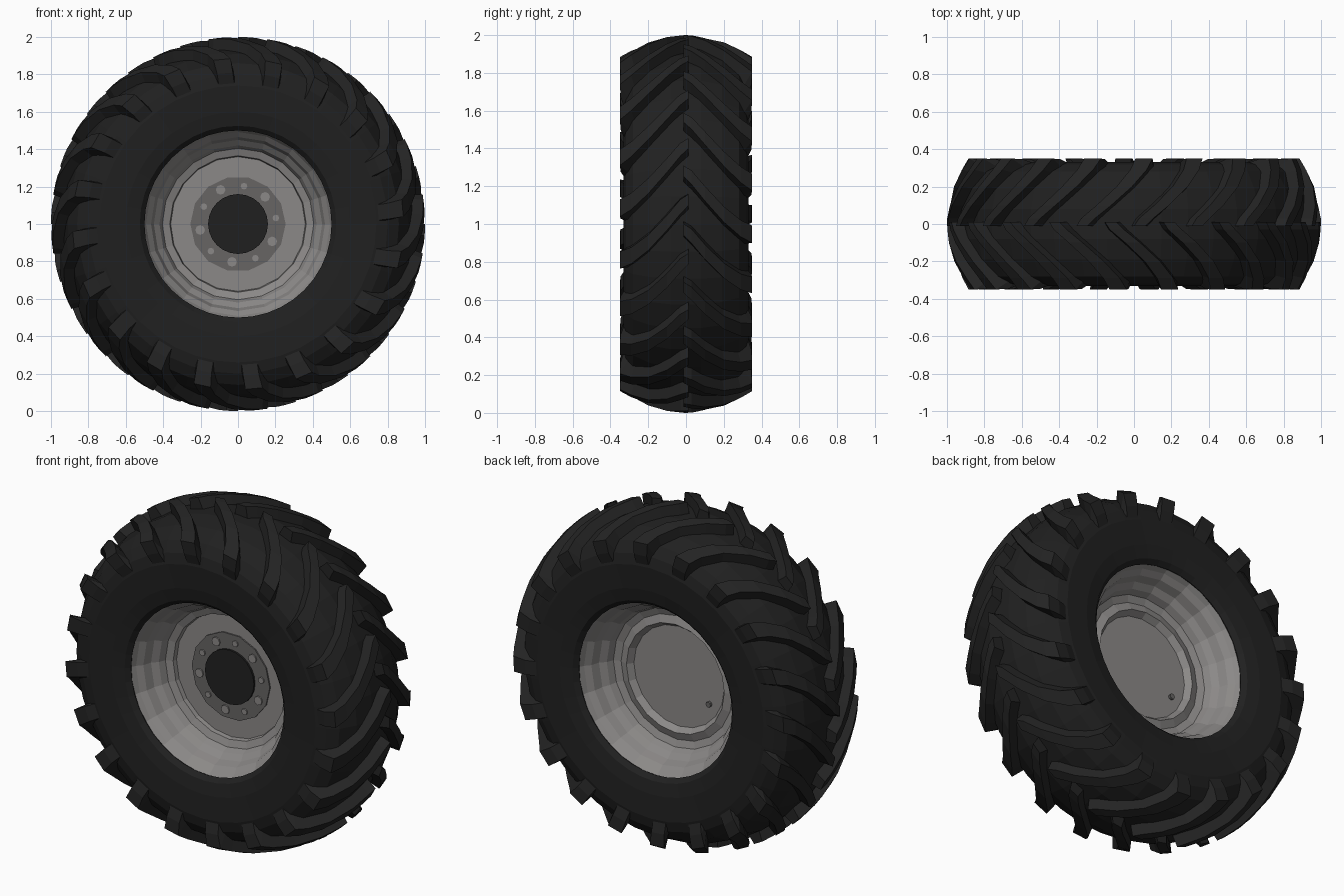
import bpy, bmesh
from math import sin, cos, pi
from mathutils import Vector

cube = bpy.data.objects.get("Cube")
if cube:
    bpy.data.objects.remove(cube)

AXLE = Vector((0, 0, 1))
LUGS = 20


def material(name, color):
    m = bpy.data.materials.new(name)
    m.use_nodes = True
    m.diffuse_color = (*color, 1)
    bsdf = m.node_tree.nodes["Principled BSDF"]
    bsdf.inputs["Base Color"].default_value = (*color, 1)
    bsdf.inputs["Roughness"].default_value = 0.7
    return m


rubber = material("black rubber", (0.0145, 0.0145, 0.0145))
tread = material("tread rubber", (0.017, 0.017, 0.017))
steel = material("grey steel", (0.26, 0.25, 0.245))
dark_steel = material("dark steel", (0.135, 0.13, 0.127))


def polar(radius, y, angle):
    return Vector((radius * cos(angle), y, radius * sin(angle)))


def finish(bm, name, mat):
    bmesh.ops.remove_doubles(bm, verts=bm.verts, dist=0.0001)
    bmesh.ops.recalc_face_normals(bm, faces=bm.faces)
    mesh = bpy.data.meshes.new(name)
    bm.to_mesh(mesh)
    bm.free()
    mesh.materials.append(mat)
    obj = bpy.data.objects.new(name, mesh)
    bpy.context.collection.objects.link(obj)
    return obj


def lathe(name, profile, sides, mat, closed=True, centre=AXLE):
    """Turn a (radius, y) profile around the y axis."""
    bm = bmesh.new()
    rings = [[bm.verts.new(polar(r, y, 2 * pi * k / sides) + centre)
              for r, y in profile] for k in range(sides)]
    n = len(profile)
    for k in range(sides):
        a, b = rings[k], rings[(k + 1) % sides]
        for i in range(n if closed else n - 1):
            j = (i + 1) % n
            bm.faces.new((a[i], a[j], b[j], b[i]))
    bmesh.ops.dissolve_degenerate(bm, dist=0.00001, edges=bm.edges)
    return finish(bm, name, mat)


def disc(name, radius, y0, y1, sides, mat, centre=AXLE):
    return lathe(name, [(0, y0), (radius, y0), (radius, y1), (0, y1)],
                 sides, mat, False, centre)


def mirrored(half):
    return half + [(r, -y) for r, y in reversed(half)]


# Tyre carcass, from the hidden inner wall out over the bead to the crown
tyre_half = [(0.54, 0.20), (0.50, 0.285), (0.525, 0.31), (0.60, 0.325),
             (0.74, 0.332), (0.80, 0.318), (0.86, 0.28), (0.91, 0.19),
             (0.937, 0.08)]
lathe("tyre", mirrored(tyre_half), 40, rubber)

# Tread lugs: top (y, r), base (y, r), sweep angle, half width in radians
stations = [((-0.012, 1.0), (-0.012, 0.92), 0.0, 0.030),
            ((0.03, 0.999), (0.03, 0.92), -0.035, 0.038),
            ((0.10, 0.99), (0.10, 0.91), -0.12, 0.040),
            ((0.20, 0.962), (0.19, 0.885), -0.23, 0.043),
            ((0.29, 0.92), (0.27, 0.84), -0.31, 0.048),
            ((0.35, 0.885), (0.30, 0.80), -0.345, 0.052),
            ((0.346, 0.81), (0.305, 0.77), -0.355, 0.052),
            ((0.325, 0.74), (0.30, 0.74), -0.36, 0.056)]


def lug_row(name, side, phase):
    bm = bmesh.new()
    for k in range(LUGS):
        start = phase + 2 * pi * k / LUGS
        rows = []
        for (ty, tr), (by, br), sweep, half in stations:
            mid = start + sweep
            wide = half + 0.018
            rows.append([bm.verts.new(polar(r, side * y, mid + d) + AXLE)
                         for y, r, d in ((by, br, -wide), (ty, tr, -half),
                                         (ty, tr, half), (by, br, wide))])
        for a, b in zip(rows, rows[1:]):
            for i in range(4):
                j = (i + 1) % 4
                bm.faces.new((a[i], a[j], b[j], b[i]))
        bm.faces.new(rows[0])
        bm.faces.new(rows[-1])
    return finish(bm, name, tread)


lug_row("back_tread_lugs", 1, -0.03)
lug_row("front_tread_lugs", -1, -0.03 + pi / LUGS)

# Stepped rim with a centre dish, recessed behind a collar at the back
barrel = [(0.365, 0.085), (0.405, 0.10), (0.42, 0.14), (0.45, 0.17),
          (0.465, 0.22), (0.492, 0.25), (0.508, 0.28)]
rim = ([(0, -0.06), (0.36, -0.06)] + [(r, -y) for r, y in barrel]
       + barrel[::-1] + [(0.32, 0.10), (0.295, 0.065), (0, 0.065)])
lathe("rim", rim, 20, steel, False)

# Hub plate, cap and ring of wheel nuts on the front
disc("hub_plate", 0.255, -0.068, -0.05, 14, dark_steel)
disc("hub_cap", 0.16, -0.08, -0.05, 24, rubber)
for k in range(10):
    spot = polar(0.205, 0, 2 * pi * (k + 0.25) / 10) + AXLE
    disc(f"wheel_nut_{k + 1}", 0.026 if k % 2 else 0.018,
         -0.076, -0.06, 8, steel, spot)

# Small valve stub on the back dish
disc("valve", 0.016, 0.06, 0.08, 8, dark_steel, Vector((-0.2, 0, 0.89)))
